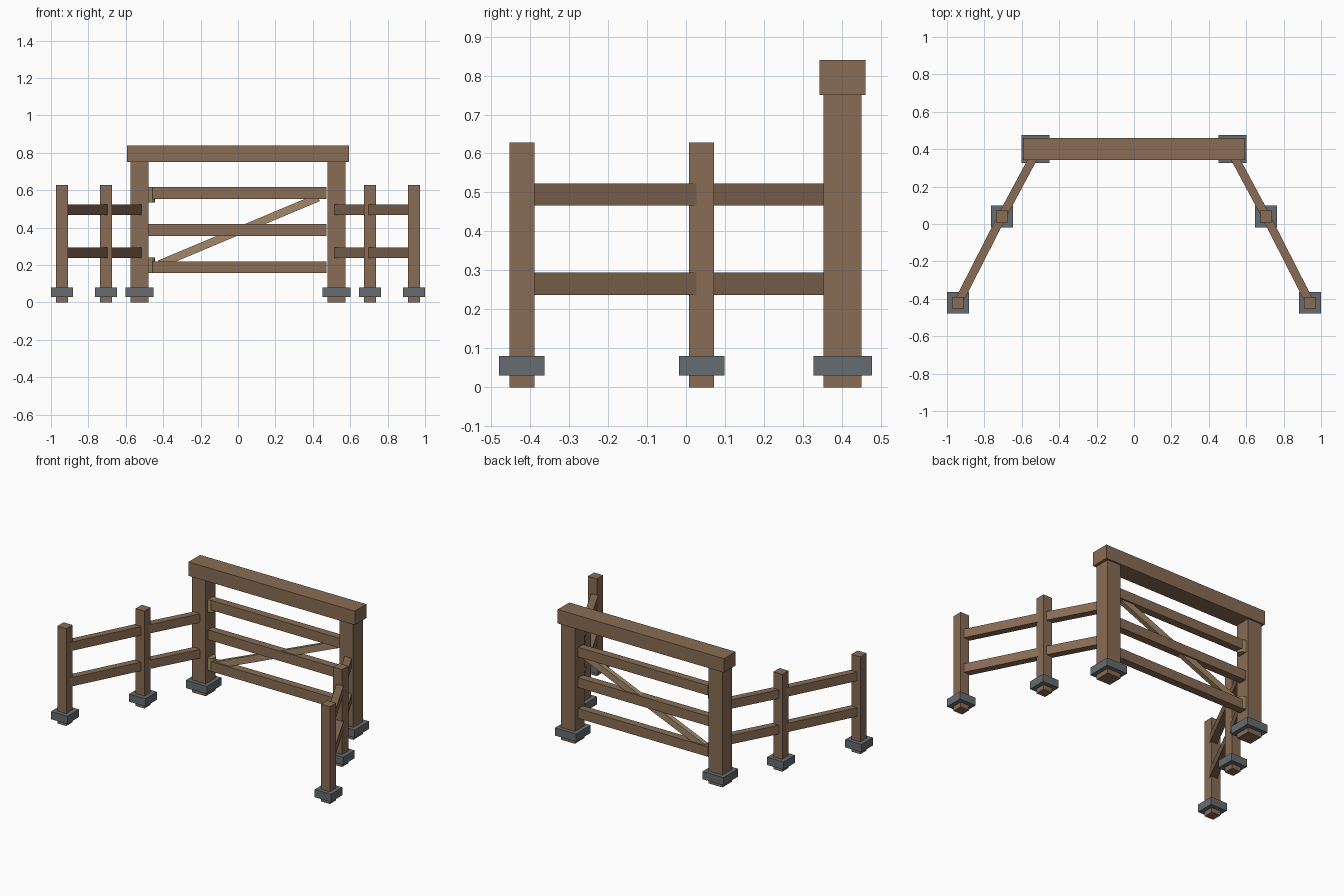
import bpy
from math import atan2, hypot
from mathutils import Vector

if "Cube" in bpy.data.objects:
    bpy.data.objects.remove(bpy.data.objects["Cube"])


def material(name, rgb):
    m = bpy.data.materials.new(name)
    m.diffuse_color = (*rgb, 1)
    m.use_nodes = True
    m.node_tree.nodes["Principled BSDF"].inputs["Base Color"].default_value = m.diffuse_color
    return m


WOOD = material("wood", (0.25, 0.15, 0.09))
PALE = material("pale_wood", (0.36, 0.25, 0.14))
STONE = material("stone", (0.13, 0.15, 0.16))
BRASS = material("hinge_metal", (0.30, 0.24, 0.10))


def box(name, loc, size, mat, rot=(0, 0, 0)):
    bpy.ops.mesh.primitive_cube_add(size=1, location=loc, rotation=rot)
    o = bpy.context.object
    o.name = name
    o.scale = size
    o.data.materials.append(mat)
    return o


def post(name, x, y, width, height, foot):
    box(name, (x, y, height / 2), (width, width, height), WOOD)
    box(name + "_footing", (x, y, 0.055), (foot, foot, 0.05), STONE)


def rail(name, a, b, z):
    dx, dy = b[0] - a[0], b[1] - a[1]
    box(name, ((a[0] + b[0]) / 2, (a[1] + b[1]) / 2, z),
        (hypot(dx, dy), 0.045, 0.057), WOOD, (0, 0, atan2(dy, dx)))


GATE_Y = 0.402
for side, s in (("left", -1), ("right", 1)):
    # Gate post and the two wing fence posts
    post(side + "_gate_post", s * 0.527, GATE_Y, 0.098, 0.75, 0.15)
    post(side + "_middle_post", s * 0.706, 0.04, 0.064, 0.628, 0.117)
    post(side + "_end_post", s * 0.9415, -0.421, 0.064, 0.628, 0.117)
    # Wing rails, running into the posts
    for level, z in (("lower", 0.2655), ("upper", 0.495)):
        rail(f"{side}_{level}_inner_rail", (s * 0.536, 0.358), (s * 0.699, 0.054), z)
        rail(f"{side}_{level}_outer_rail", (s * 0.713, 0.026), (s * 0.934, -0.407), z)

# Header beam over the gate
box("header_beam", (0, GATE_Y, 0.795), (1.188, 0.118, 0.09), WOOD)

# Gate bars
for level, z in (("bottom", 0.188), ("middle", 0.387), ("top", 0.584)):
    box(level + "_gate_bar", (-0.003, GATE_Y, z), (0.95, 0.049, 0.063), WOOD)

# Diagonal brace
a, b = Vector((-0.42, 0, 0.204)), Vector((0.43, 0, 0.561))
d = b - a
box("gate_brace", (0.005, GATE_Y, 0.3825), (d.length, 0.03, 0.042), PALE,
    (0, -atan2(d.z, d.x), 0))

# Hinge barrels against the left gate post
for level, z in (("lower", 0.2), ("upper", 0.575)):
    bpy.ops.mesh.primitive_cylinder_add(vertices=12, radius=0.031, depth=0.08,
                                        location=(-0.475, GATE_Y, z))
    h = bpy.context.object
    h.name = level + "_hinge"
    h.data.materials.append(BRASS)
